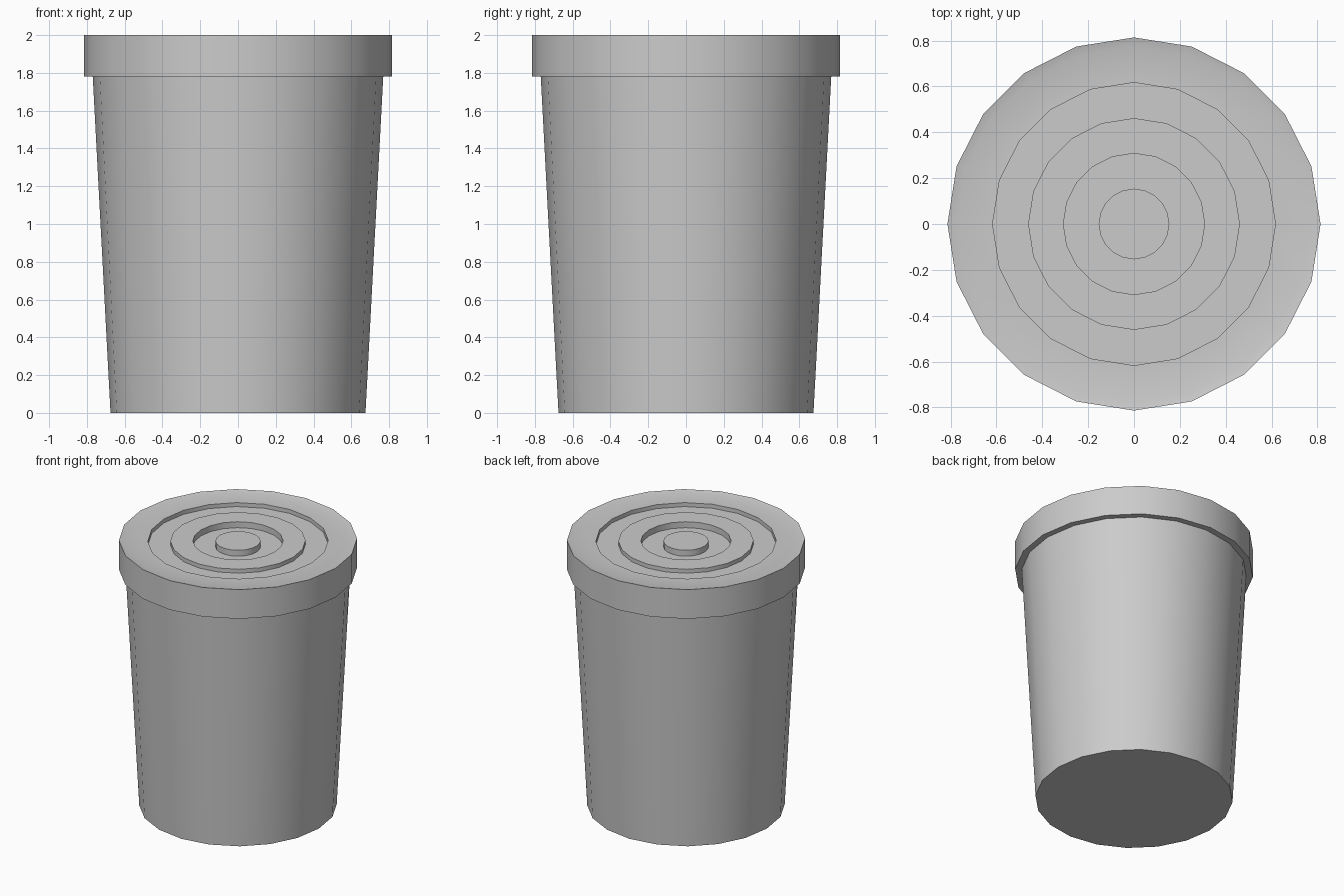
import bpy, bmesh, math

if "Cube" in bpy.data.objects:
    bpy.data.objects.remove(bpy.data.objects["Cube"])

SIDES = 20


def lathe(name, profile):
    """Spin an (r, z) profile around z; points with r = 0 become poles."""
    bm = bmesh.new()
    rings = []
    for r, z in profile:
        if r == 0:
            rings.append([bm.verts.new((0, 0, z))])
        else:
            rings.append([bm.verts.new((r * math.cos(2 * math.pi * i / SIDES),
                                        r * math.sin(2 * math.pi * i / SIDES), z))
                          for i in range(SIDES)])
    for a, b in zip(rings, rings[1:]):
        if len(a) == 1:
            bm.faces.new(b[::-1])
        elif len(b) == 1:
            bm.faces.new(a)
        else:
            for i in range(SIDES):
                j = (i + 1) % SIDES
                bm.faces.new((a[i], a[j], b[j], b[i]))
    # flat caps replace the pole fans
    for v in [v for v in bm.verts if not v.link_faces]:
        bm.verts.remove(v)
    mesh = bpy.data.meshes.new(name)
    bm.to_mesh(mesh)
    bm.free()
    obj = bpy.data.objects.new(name, mesh)
    bpy.context.collection.objects.link(obj)
    bpy.ops.object.select_all(action='DESELECT')
    obj.select_set(True)
    bpy.context.view_layer.objects.active = obj
    bpy.ops.object.shade_smooth_by_angle(angle=math.radians(30))
    return obj


# Tapered container, running up to the underside of the lid
lathe("container_body", [(0, 0), (0.675, 0), (0.769, 1.78)])

# Lid: overhanging skirt, shallow lip, two circular grooves and a centre disc
top, outer_floor, inner_floor = 1.99, 1.96, 1.945
lathe("lid", [
    (0.769, 1.78), (0.814, 1.78), (0.814, 2.0), (0.775, top),
    (0.617, top), (0.617, outer_floor), (0.462, outer_floor), (0.462, top),
    (0.308, top), (0.308, inner_floor), (0.154, inner_floor), (0.154, top),
    (0, top),
])
